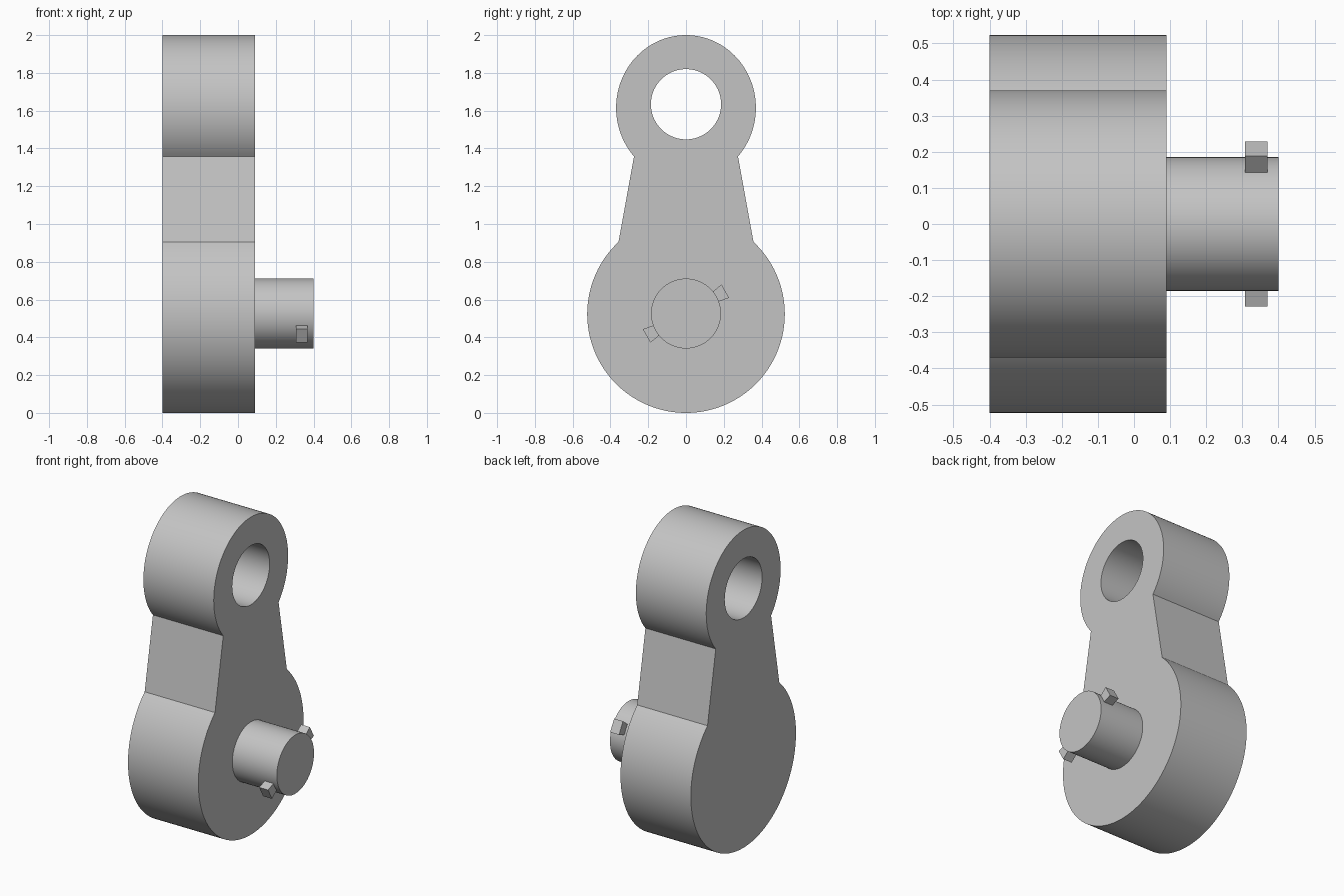
import bpy, bmesh
from math import sin, cos, radians, atan2, pi
from mathutils import Vector

if "Cube" in bpy.data.objects:
    bpy.data.objects.remove(bpy.data.objects["Cube"], do_unlink=True)

grey = bpy.data.materials.new("plain grey")
grey.use_nodes = True
COLOUR = (0.55, 0.55, 0.55, 1)
grey.diffuse_color = COLOUR
grey.node_tree.nodes["Principled BSDF"].inputs["Base Color"].default_value = COLOUR


def arc(cz, ry, rz, start, end, steps):
    """Points (y, z) along an elliptical arc centred on y = 0."""
    angles = [start + (end - start) * i / steps for i in range(steps + 1)]
    return [(ry * cos(a), cz + rz * sin(a)) for a in angles]


def prism(name, loops, x0, x1):
    """Fill closed (y, z) loops, inner loops being holes, and extrude along x."""
    bm = bmesh.new()
    for loop in loops:
        verts = [bm.verts.new((x0, y, z)) for y, z in loop]
        for a, b in zip(verts, verts[1:] + verts[:1]):
            bm.edges.new((a, b))
    bmesh.ops.triangle_fill(bm, edges=bm.edges[:], use_beauty=True, use_dissolve=False,
                            normal=Vector((1, 0, 0)))
    made = bmesh.ops.extrude_face_region(bm, geom=bm.faces[:], use_keep_orig=True)
    moved = [v for v in made["geom"] if isinstance(v, bmesh.types.BMVert)]
    bmesh.ops.translate(bm, verts=moved, vec=(x1 - x0, 0, 0))
    bmesh.ops.recalc_face_normals(bm, faces=bm.faces[:])
    mesh = bpy.data.meshes.new(name)
    bm.to_mesh(mesh)
    bm.free()
    mesh.materials.append(grey)
    obj = bpy.data.objects.new(name, mesh)
    bpy.context.collection.objects.link(obj)
    bpy.ops.object.select_all(action="DESELECT")
    obj.select_set(True)
    bpy.context.view_layer.objects.active = obj
    bpy.ops.object.shade_smooth_by_angle(angle=radians(15))
    return obj


# Link arm: big lower round, tapered waist, small upper round with an eye
BIG_Z, BIG_R = 0.523, 0.523
EYE_Z, EYE_RY, EYE_RZ = 1.615, 0.37, 0.385
big_a = atan2(0.385, 0.36)
eye_a = -atan2(0.257 / EYE_RZ, 0.275 / EYE_RY)
outline = (arc(EYE_Z, EYE_RY, EYE_RZ, eye_a, pi - eye_a, 96)
           + arc(BIG_Z, BIG_R, BIG_R, pi - big_a, 2 * pi + big_a, 112))
eye = arc(1.634, 0.186, 0.186, 0, 2 * pi, 72)[:-1]
prism("link_arm", [outline, eye], -0.40, 0.09)

# Pin standing out of the lower round
prism("pin", [arc(BIG_Z + 0.003, 0.185, 0.185, 0, 2 * pi, 72)[:-1]], 0.085, 0.40)

# Two flared lugs on opposite sides of the pin
for side, turn in (("back", 0), ("front", pi)):
    lo, hi = radians(20) + turn, radians(39.3) + turn
    inner = arc(BIG_Z + 0.003, 0.18, 0.18, lo, hi, 1)
    outer = arc(BIG_Z + 0.003, 0.243, 0.243, hi, lo, 1)
    prism(side + "_lug", [inner + outer], 0.307, 0.369)
